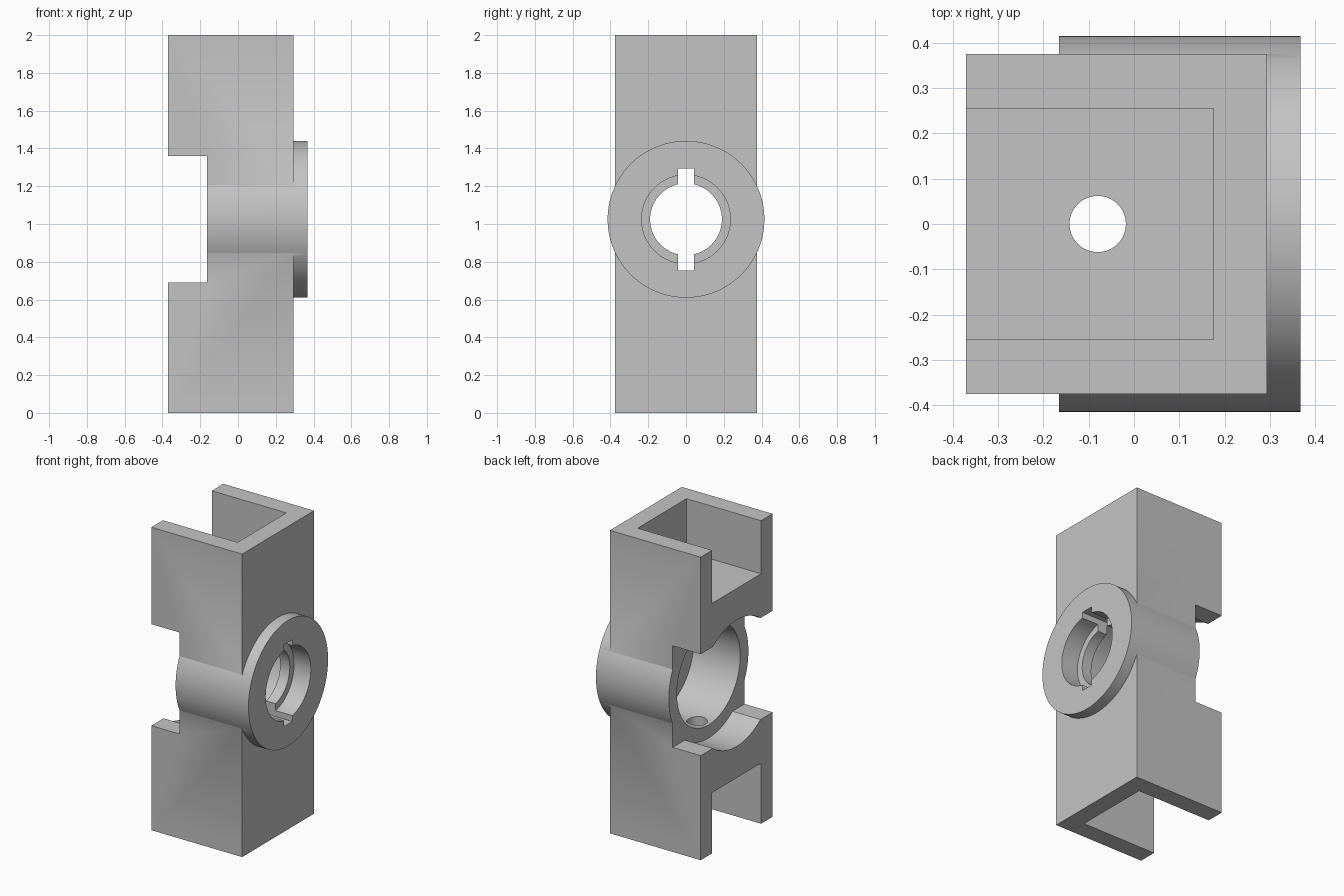
import bpy
from math import pi, radians

if "Cube" in bpy.data.objects:
    bpy.data.objects.remove(bpy.data.objects["Cube"], do_unlink=True)

GREY = (0.55, 0.55, 0.55, 1)
mat = bpy.data.materials.new("plain grey")
mat.use_nodes = True
mat.diffuse_color = GREY
mat.node_tree.nodes["Principled BSDF"].inputs["Base Color"].default_value = GREY

# Main dimensions
BACK, FRONT = -0.37, 0.293
HUB_BACK, HUB_FRONT = -0.165, 0.367
WALL = 0.175
HALF_Y = 0.375
MID_Z = 1.025
HUB_R = 0.415


def box(name, x0, x1, half_y, z0, z1):
    bpy.ops.mesh.primitive_cube_add(size=1, location=((x0 + x1) / 2, 0, (z0 + z1) / 2))
    ob = bpy.context.object
    ob.name = name
    ob.scale = (x1 - x0, 2 * half_y, z1 - z0)
    bpy.ops.object.transform_apply(location=True, rotation=True, scale=True)
    ob.data.materials.append(mat)
    return ob


def rod(name, x0, x1, radius, sides=128):
    """Cylinder along x, centred on the hub axis."""
    bpy.ops.mesh.primitive_cylinder_add(vertices=sides, radius=radius, depth=x1 - x0,
                                        location=((x0 + x1) / 2, 0, MID_Z),
                                        rotation=(0, pi / 2, 0))
    ob = bpy.context.object
    ob.name = name
    bpy.ops.object.transform_apply(location=True, rotation=True, scale=True)
    ob.data.materials.append(mat)
    return ob


def combine(target, tool, operation):
    tool.hide_render = True
    mod = target.modifiers.new(tool.name, "BOOLEAN")
    mod.operation = operation
    mod.solver = "EXACT"
    mod.object = tool
    bpy.context.view_layer.objects.active = target
    bpy.ops.object.modifier_apply(modifier=mod.name)
    bpy.data.objects.remove(tool, do_unlink=True)


# Upright block with a round hub through its middle
bracket = box("bracket_body", BACK, FRONT, HALF_Y, 0, 2)
combine(bracket, rod("hub", -0.3, HUB_FRONT, HUB_R), "UNION")

# Channels open at the back and at each end, notch and scoop behind the hub
cutters = [
    box("upper_channel", -0.6, WALL, 0.255, 1.65, 2.2),
    box("lower_channel", -0.6, WALL, 0.255, -0.2, 0.4),
    box("back_notch", -0.6, HUB_BACK, 0.6, MID_Z - 0.335, MID_Z + 0.335),
    rod("back_scoop", -0.6, HUB_BACK, HUB_R + 0.002),
    # Hub bore, lipped opening and front recess
    rod("hub_bore", -0.5, WALL, 0.33),
    rod("lip_hole", -0.1, 0.6, 0.19),
    rod("front_recess", 0.245, 0.6, 0.235),
    # Key slots above and below the opening
    box("key_slots", 0.05, 0.6, 0.043, MID_Z - 0.27, MID_Z + 0.27),
]

# Pin hole joining the channels to the bore
bpy.ops.mesh.primitive_cylinder_add(vertices=64, radius=0.062, depth=1.5,
                                    location=(-0.08, 0, MID_Z))
pin = bpy.context.object
pin.name = "pin_hole"
pin.data.materials.append(mat)
cutters.append(pin)

for cutter in cutters:
    combine(bracket, cutter, "DIFFERENCE")

# Single material, smooth curves with sharp edges
bracket.data.materials.clear()
bracket.data.materials.append(mat)
for face in bracket.data.polygons:
    face.material_index = 0
bpy.ops.object.select_all(action="DESELECT")
bracket.select_set(True)
bpy.context.view_layer.objects.active = bracket
bpy.ops.object.shade_smooth_by_angle(angle=radians(30))
